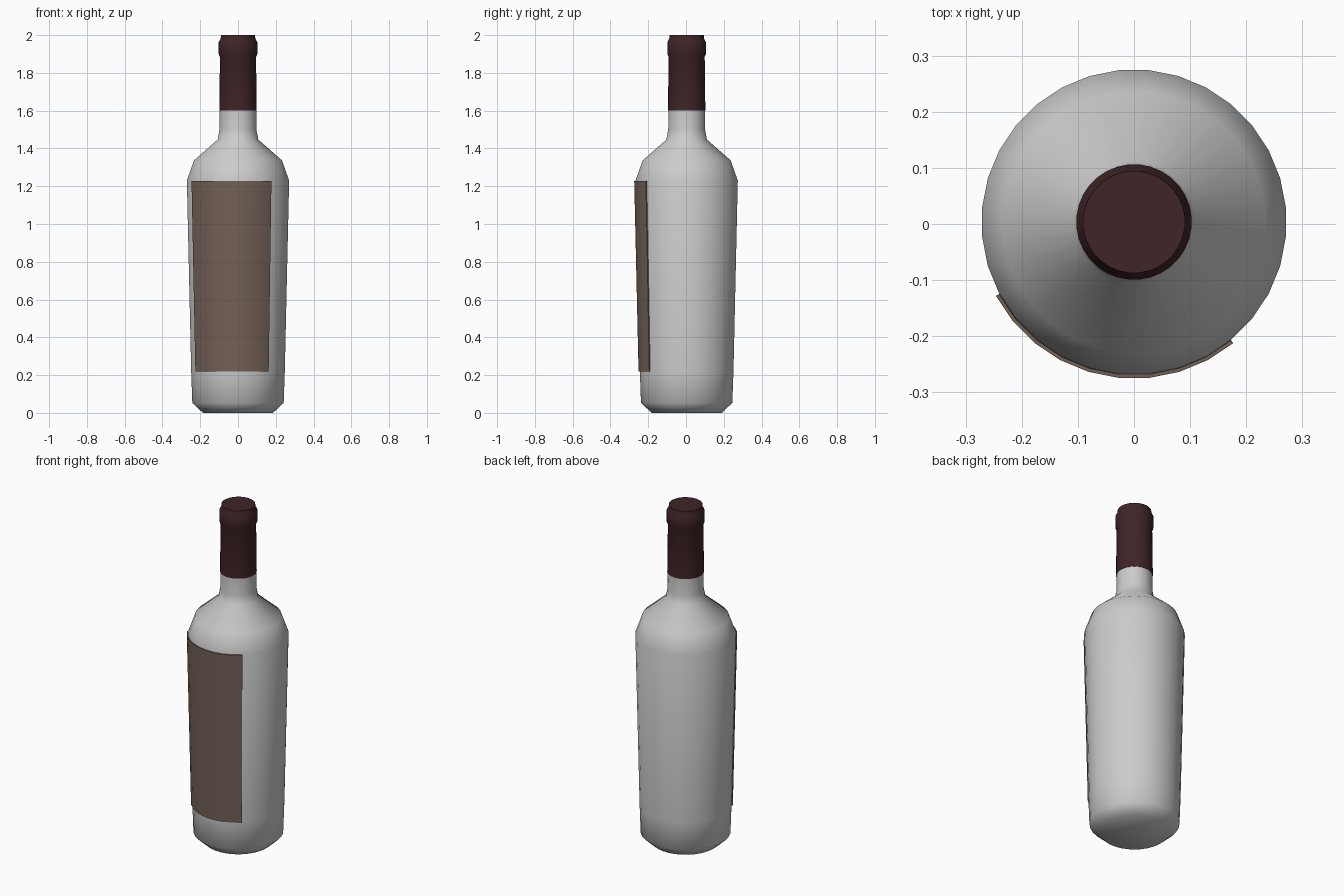
import bpy, bmesh, math

if "Cube" in bpy.data.objects:
    bpy.data.objects.remove(bpy.data.objects["Cube"])

SEGS = 32
STEP = 2 * math.pi / SEGS
CY = 0.0035        # bottle axis, shifted by half the label thickness
THICK = 0.007


def material(name, rgb):
    m = bpy.data.materials.new(name)
    m.diffuse_color = (*rgb, 1)
    m.use_nodes = True
    m.node_tree.nodes["Principled BSDF"].inputs["Base Color"].default_value = m.diffuse_color
    return m


def finish(bm, name, angle, mat=None):
    bmesh.ops.recalc_face_normals(bm, faces=bm.faces)
    me = bpy.data.meshes.new(name)
    bm.to_mesh(me)
    bm.free()
    ob = bpy.data.objects.new(name, me)
    bpy.context.collection.objects.link(ob)
    ob.location.y = CY
    if mat:
        me.materials.append(mat)
    bpy.ops.object.select_all(action='DESELECT')
    ob.select_set(True)
    bpy.context.view_layer.objects.active = ob
    bpy.ops.object.shade_smooth_by_angle(angle=math.radians(angle))
    return ob


def ring(bm, r, z, first=0, count=SEGS):
    # vertices sit half a step off the axes, counted from the front (-y)
    return [bm.verts.new((r * math.sin((i + 0.5) * STEP),
                          -r * math.cos((i + 0.5) * STEP), z))
            for i in range(first, first + count)]


def lathe(name, profile, angle, mat=None):
    bm = bmesh.new()
    rings = [ring(bm, r, z) for r, z in profile]
    for a, b in zip(rings, rings[1:]):
        for i in range(SEGS):
            j = (i + 1) % SEGS
            bm.faces.new((a[i], a[j], b[j], b[i]))
    bm.faces.new(rings[0])
    bm.faces.new(rings[-1])
    return finish(bm, name, angle, mat)


# Glass bottle
lathe("bottle_body", [(0.186, 0), (0.243, 0.053), (0.249, 0.22), (0.272, 1.23),
                      (0.234, 1.337), (0.108, 1.447), (0.098, 1.5),
                      (0.097, 1.61)], 60)

# Foil capsule over the neck
lathe("neck_capsule", [(0.0995, 1.6), (0.096, 1.885), (0.103, 1.9),
                       (0.103, 1.962), (0.092, 1.982), (0.091, 2.0)], 60,
      material("dark_red_foil", (0.05, 0.018, 0.02)))

# Wrapped label, off-centre round the front, following the body taper
bm = bmesh.new()
shell = [[ring(bm, r + off, z, -6, 10) for r, z in ((0.249, 0.22), (0.272, 1.228))]
         for off in (0.0005, THICK)]
for lo, hi in shell:
    for i in range(9):
        bm.faces.new((lo[i], lo[i + 1], hi[i + 1], hi[i]))
(ilo, ihi), (olo, ohi) = shell
for inner, outer in ((ilo, olo), (ihi, ohi)):
    for i in range(9):
        bm.faces.new((inner[i], inner[i + 1], outer[i + 1], outer[i]))
for e in (0, 9):
    bm.faces.new((ilo[e], olo[e], ohi[e], ihi[e]))
finish(bm, "label", 40, material("brown_paper", (0.17, 0.12, 0.095)))
